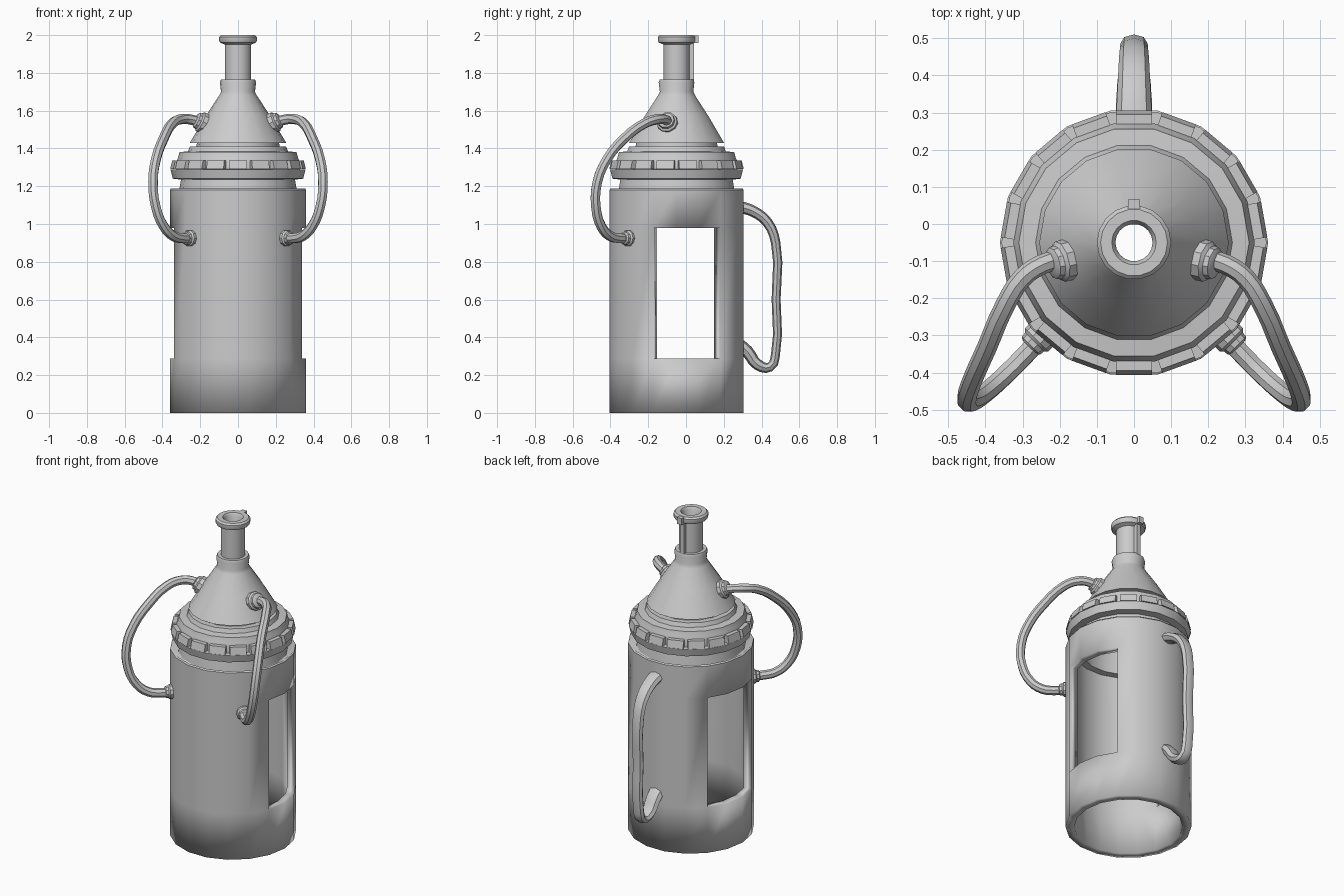
import bpy, bmesh, math
from mathutils import Vector, Matrix

if "Cube" in bpy.data.objects:
    bpy.data.objects.remove(bpy.data.objects["Cube"])

N = 18                       # sides of every turned part
CY = -0.05                   # turning axis sits at y = -0.05


def finish(name, bm, smooth=True):
    bmesh.ops.recalc_face_normals(bm, faces=bm.faces)
    me = bpy.data.meshes.new(name)
    bm.to_mesh(me)
    bm.free()
    ob = bpy.data.objects.new(name, me)
    bpy.context.collection.objects.link(ob)
    if smooth:
        smooth_by_angle(ob)
    return ob


def smooth_by_angle(ob):
    bpy.ops.object.select_all(action='DESELECT')
    ob.select_set(True)
    bpy.context.view_layer.objects.active = ob
    bpy.ops.object.shade_smooth_by_angle(angle=math.radians(35))


def revolve(bm, profile, closed, n=N, mat=Matrix.Translation((0, CY, 0)), skip=None):
    rings = []
    for r, z in profile:
        rings.append([bm.verts.new(mat @ Vector((r * math.cos(2 * math.pi * k / n),
                                                 r * math.sin(2 * math.pi * k / n), z)))
                      for k in range(n)])
    for i in range(len(rings) if closed else len(rings) - 1):
        a, b = rings[i], rings[(i + 1) % len(rings)]
        for k in range(n):
            if skip and skip(i, k):
                continue
            j = (k + 1) % n
            bm.faces.new((a[k], a[j], b[j], b[k]))
    return rings


def box(bm, lo, hi):
    lo, hi = Vector(lo), Vector(hi)
    bmesh.ops.create_cube(bm, size=1, matrix=Matrix.Translation((lo + hi) / 2)
                          @ Matrix.Diagonal((*(hi - lo), 1)))


def tube(name, pts, radius, scale_x=1.0, radii=None):
    cu = bpy.data.curves.new(name, 'CURVE')
    cu.dimensions = '3D'
    cu.bevel_depth = radius
    cu.bevel_resolution = 2
    cu.use_fill_caps = True
    cu.resolution_u = 3
    sp = cu.splines.new('BEZIER')
    sp.bezier_points.add(len(pts) - 1)
    for i, (bp, p) in enumerate(zip(sp.bezier_points, pts)):
        bp.co = p
        bp.handle_left_type = bp.handle_right_type = 'AUTO'
        bp.radius = radii[i] if radii else 1
    tmp = bpy.data.objects.new(name + "_path", cu)
    bpy.context.collection.objects.link(tmp)
    me = bpy.data.meshes.new_from_object(tmp.evaluated_get(bpy.context.evaluated_depsgraph_get()))
    bpy.data.objects.remove(tmp)
    me.transform(Matrix.Diagonal((scale_x, 1, 1, 1)))
    me.name = name
    ob = bpy.data.objects.new(name, me)
    bpy.context.collection.objects.link(ob)
    smooth_by_angle(ob)
    return ob


# Tank body: open tube with a window three facets wide on each side
window = {8, 9, 17, 0, 1, 7}     # facets spanning -20..40 degrees and the mirror
bm = bmesh.new()
revolve(bm, [(0.361, 0), (0.361, 0.287), (0.361, 0.98), (0.361, 1.18), (0.355, 1.188)],
        False, skip=lambda i, k: i == 1 and k in window)
body = finish("tank_body", bm)
sol = body.modifiers.new("wall", 'SOLIDIFY')
sol.thickness = 0.05
sol.offset = -1

# Screw collar between tank and cone
bm = bmesh.new()
revolve(bm, [(0.314, 1.16), (0.302, 1.235), (0.345, 1.24), (0.357, 1.288), (0.325, 1.29),
             (0.325, 1.335), (0.318, 1.35), (0.31, 1.38), (0.265, 1.385), (0.255, 1.41),
             (0.22, 1.41), (0.215, 1.45), (0.19, 1.45), (0.20, 1.38), (0.265, 1.33),
             (0.27, 1.16)], True)
finish("screw_collar", bm)

# Grip teeth around the collar, one per facet
bm = bmesh.new()
for k in range(N):
    rot = Matrix.Translation((0, CY, 0)) @ Matrix.Rotation(math.radians(10 + 20 * k), 4, 'Z')
    res = bmesh.ops.create_cube(bm, size=1)
    for v in res['verts']:
        outer, up = v.co.x > 0, v.co.z > 0
        x = (0.345 if up else 0.356) if outer else 0.305
        y = math.copysign(0.048, v.co.y)
        v.co = rot @ Vector((x, y, 1.337 if up else 1.291))
finish("grip_teeth", bm, False)

# Hollow cone and nozzle
bm = bmesh.new()
revolve(bm, [(0.255, 1.43), (0.172, 1.57), (0.10, 1.68), (0.09, 1.70), (0.096, 1.75),
             (0.09, 1.765), (0.07, 1.765), (0.07, 1.95), (0.095, 1.96), (0.10, 1.97),
             (0.10, 1.99), (0.09, 2.0), (0.06, 2.0), (0.05, 1.985), (0.05, 1.71),
             (0.15, 1.55), (0.215, 1.43)], True)
finish("cone_nozzle", bm)

# Rib and tab on the back of the nozzle
bm = bmesh.new()
box(bm, (-0.014, 0.01, 1.76), (0.014, 0.042, 1.965))
box(bm, (-0.016, 0.02, 1.957), (0.016, 0.066, 1.998))
finish("nozzle_rib", bm, False)

# Carrying handle, wider than it is deep
handle = [(0, 0.285, 1.09), (0, 0.35, 1.07), (0, 0.43, 1.01), (0, 0.475, 0.90), (0, 0.477, 0.60),
          (0, 0.475, 0.32), (0, 0.445, 0.243), (0, 0.38, 0.255), (0, 0.325, 0.325), (0, 0.285, 0.36)]
tube("carry_handle", handle, 0.025, 1.5, [1.3, 1.2, 1.1, 1, 0.95, 0.95, 1, 1.2, 1.3, 1.3])

# Hoses with stepped fittings, mirrored left and right
hose = [(0.18, -0.09, 1.53), (0.25, -0.11, 1.553), (0.30, -0.145, 1.555), (0.345, -0.215, 1.535),
        (0.395, -0.33, 1.45), (0.435, -0.42, 1.34), (0.45, -0.47, 1.22), (0.435, -0.477, 1.09),
        (0.395, -0.45, 0.99), (0.345, -0.405, 0.938), (0.30, -0.36, 0.925), (0.235, -0.29, 0.925)]
fittings = {"upper": ((0.165, -0.093, 1.525), (0.88, -0.22, 0.42), 0.056),
            "lower": ((0.235, -0.285, 0.925), (0.7, -0.7, 0), 0.044)}
for side, s in (("right", 1), ("left", -1)):
    tube(side + "_hose", [(s * x, y, z) for x, y, z in hose], 0.027)
    for level, (p, d, r) in fittings.items():
        axis = Vector((s * d[0], d[1], d[2]))
        m = (Matrix.Translation((s * p[0], p[1], p[2]))
             @ axis.to_track_quat('Z', 'Y').to_matrix().to_4x4())
        bm = bmesh.new()
        rings = revolve(bm, [(r, 0), (r, 0.038), (r * 0.82, 0.046), (r * 0.78, 0.06),
                             (r * 0.6, 0.066)], False, 10, m)
        bm.faces.new(rings[0])
        bm.faces.new(rings[-1])
        finish(f"{side}_{level}_fitting", bm)
